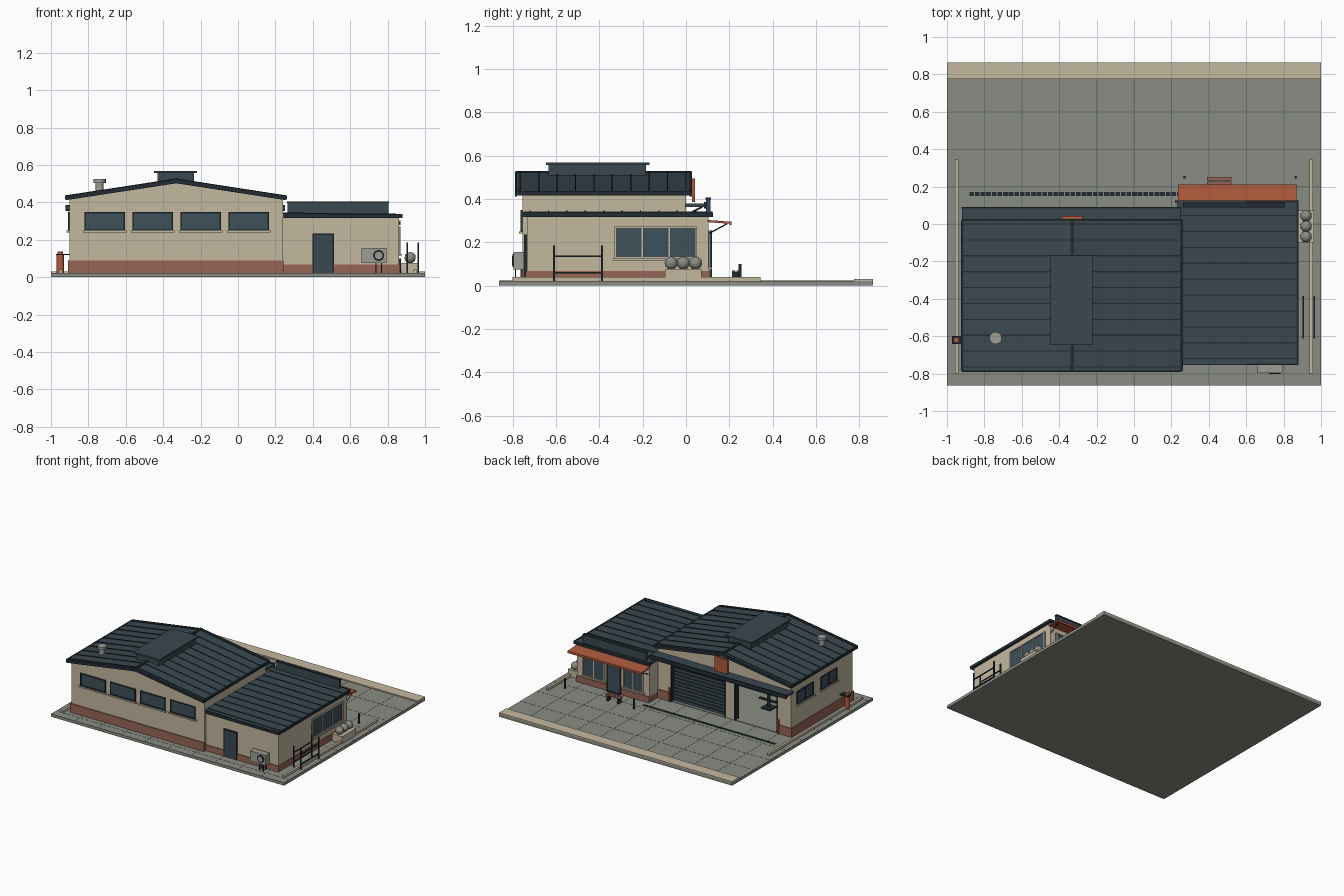
import bpy, bmesh, math
from mathutils import Vector

if "Cube" in bpy.data.objects:
    bpy.data.objects.remove(bpy.data.objects["Cube"])

def material(name, r, g, b):
    m = bpy.data.materials.new(name)
    lin = lambda c: ((c / 255 + 0.055) / 1.055) ** 2.4
    m.diffuse_color = (lin(r), lin(g), lin(b), 1)
    m.use_nodes = True
    m.node_tree.nodes["Principled BSDF"].inputs["Base Color"].default_value = m.diffuse_color
    return m

WALL = material("cream wall", 196, 184, 160)
BRICK = material("brick red", 150, 102, 86)
ROOF = material("slate roof", 58, 72, 80)
TRIM = material("dark trim", 34, 44, 50)
GLASS = material("blue glass", 62, 80, 90)
PAVE = material("grey paving", 138, 141, 132)
JOINT = material("paving joint", 108, 112, 105)
ORANGE = material("rust orange", 176, 90, 60)
METAL = material("pale metal", 158, 158, 148)

def finish(name, bm, mat, smooth=False):
    bmesh.ops.recalc_face_normals(bm, faces=bm.faces)
    me = bpy.data.meshes.new(name)
    bm.to_mesh(me)
    bm.free()
    me.materials.append(mat)
    ob = bpy.data.objects.new(name, me)
    bpy.context.collection.objects.link(ob)
    if smooth:
        bpy.context.view_layer.objects.active = ob
        ob.select_set(True)
        bpy.ops.object.shade_smooth_by_angle(angle=math.radians(35))
        ob.select_set(False)
    return ob

def add_box(bm, x0, x1, y0, y1, z0, z1):
    vs = bmesh.ops.create_cube(bm, size=1)['verts']
    for v in vs:
        v.co = Vector((x1 if v.co.x > 0 else x0, y1 if v.co.y > 0 else y0, z1 if v.co.z > 0 else z0))

def boxes(name, mat, *dims):
    bm = bmesh.new()
    for d in dims:
        add_box(bm, *d)
    return finish(name, bm, mat)

def prism(name, pts, y0, y1, mat):
    """Extrude an x/z outline along y."""
    bm = bmesh.new()
    f = bm.faces.new([bm.verts.new((x, y0, z)) for x, z in pts])
    ext = bmesh.ops.extrude_face_region(bm, geom=[f])['geom']
    bmesh.ops.translate(bm, verts=[g for g in ext if isinstance(g, bmesh.types.BMVert)], vec=(0, y1 - y0, 0))
    return finish(name, bm, mat)

def rods(name, mat, r, *segs, sides=16, smooth=True):
    """Cylinders between pairs of points."""
    bm = bmesh.new()
    for a, b in segs:
        a, b = Vector(a), Vector(b)
        d = b - a
        vs = bmesh.ops.create_cone(bm, cap_ends=True, segments=sides, radius1=r, radius2=r, depth=d.length)['verts']
        q = d.to_track_quat('Z', 'Y')
        for v in vs:
            v.co = q @ v.co + (a + b) / 2
    return finish(name, bm, mat, smooth)

def window(name, axis, plane, sign, a0, a1, z0, z1, panes=1, frame=TRIM, f=0.007, sill=True):
    """Glass plate with frame bars on a wall; axis is the wall's normal."""
    def d(u0, u1, w0, w1, depth):
        p = sorted((plane - sign * 0.002, plane + sign * depth))
        return (p[0], p[1], u0, u1, w0, w1) if axis == 'x' else (u0, u1, p[0], p[1], w0, w1)
    boxes(name + "_glass", GLASS, d(a0, a1, z0, z1, 0.004))
    bars = [d(a0, a1, z0, z0 + f, 0.009), d(a0, a1, z1 - f, z1, 0.009)]
    for i in range(panes + 1):
        c = a0 + f / 2 + (a1 - a0 - f) * i / panes
        bars.append(d(c - f / 2, c + f / 2, z0, z1, 0.009))
    boxes(name + "_frame", frame, *bars)
    if sill:
        boxes(name + "_sill", WALL, d(a0 - 0.01, a1 + 0.01, z0 - 0.01, z0, 0.016))

G = 0.022  # ground level

# Site: paved slab, joints, front pavement strip, side curbs, drain
boxes("paved_slab", PAVE, (-1, 1, -0.8625, 0.8625, 0, G))
boxes("paving_joints", JOINT,
      *[(x / 5 - 0.002, x / 5 + 0.002, -0.86, 0.775, G - 0.002, G + 0.0008) for x in range(-4, 5)],
      *[(-0.998, 0.998, y / 5 - 0.002, y / 5 + 0.002, G - 0.002, G + 0.0008) for y in range(-4, 4)])
boxes("pavement_strip", WALL, (-1, 1, 0.775, 0.8625, 0.01, 0.031))
for s, x in (("left", -0.948), ("right", 0.947)):
    boxes(s + "_curb", WALL, (x - 0.009, x + 0.009, -0.8, 0.345, G, 0.04))
boxes("drain_grate", TRIM, *[(-0.88 + i * 0.03, -0.855 + i * 0.03, 0.15, 0.17, G - 0.002, G + 0.003) for i in range(38)])

# Garage hall: hollow shell with two bays
XL, XR, XM, YB = -0.90, 0.24, -0.33, -0.755
EAVE, RIDGE = 0.425, 0.51
gable = [(XL, 0.31), (XR, 0.31), (XR, EAVE), (XM, RIDGE), (XL, EAVE)]
prism("garage_back_wall", [(XL, G), (XR, G)] + gable[2:], YB, YB + 0.03, WALL)
prism("garage_front_gable", gable, -0.03, 0.0, WALL)
boxes("garage_side_walls", WALL, (XL, XL + 0.03, YB, 0, G, EAVE), (XR - 0.03, XR, YB, 0, G, EAVE))
boxes("garage_front_piers", WALL, (XL, -0.79, -0.04, 0, G, 0.32), (-0.415, -0.345, -0.04, 0, G, 0.32), (0.13, XR, -0.04, 0, G, 0.32))
boxes("garage_floor", PAVE, (XL, XR, YB, 0, G, G + 0.004))
boxes("garage_brick_base", BRICK, (XL - 0.008, XR + 0.004, YB - 0.008, YB + 0.01, G, 0.09),
      (XL - 0.008, XL + 0.01, YB, 0.006, G, 0.09), (XL, -0.79, -0.01, 0.006, G, 0.09), (0.13, XR, -0.01, 0.006, G, 0.09))
boxes("bay_frames", TRIM, *[d for a, b in ((-0.79, -0.415), (-0.345, 0.13)) for d in (
      (a, a + 0.01, -0.045, 0.004, G, 0.31), (b - 0.01, b, -0.045, 0.004, G, 0.31), (a, b, -0.045, 0.004, 0.30, 0.312))])
boxes("roller_door", ROOF, (-0.345, 0.13, -0.035, -0.022, G, 0.31))
boxes("roller_door_slats", TRIM, *[(-0.335, 0.12, -0.024, -0.018, 0.045 + i * 0.026, 0.05 + i * 0.026) for i in range(10)])
boxes("pier_guards", ORANGE, (-0.802, -0.79, 0, 0.014, G, 0.13), (0.13, 0.142, 0, 0.014, G, 0.13))

# Vehicle lift inside the open bay
boxes("lift_base", TRIM, (-0.54, -0.46, -0.34, -0.26, G, 0.035))
rods("lift_post", TRIM, 0.012, ((-0.5, -0.3, 0.03), (-0.5, -0.3, 0.15)))
boxes("lift_arms", TRIM, (-0.58, -0.42, -0.31, -0.29, 0.08, 0.09))

# Garage windows
for i in range(4):
    window(f"back_window_{i+1}", 'y', YB, -1, -0.82 + i * 0.2567, -0.605 + i * 0.2567, 0.25, 0.348)
for i, y in enumerate((-0.27, -0.56)):
    window(f"left_window_{i+1}", 'x', XL, -1, y, y + 0.2, 0.25, 0.348, 2)

# Gable roof with standing seams, barge boards, gutters and ridge cap
RX0, RX1, RY0, RY1 = -0.92, 0.255, -0.785, 0.022
def slab(d, t):
    return [(RX0, 0.418 + d), (RX0, 0.418 + d + t), (XM, 0.508 + d + t), (RX1, 0.418 + d + t), (RX1, 0.418 + d), (XM, 0.508 + d)]
prism("garage_roof", slab(0, 0.016), RY0, RY1, ROOF)
for i in range(10):
    y = RY0 + 0.02 + i * 0.085
    prism(f"garage_roof_seam_{i+1}", slab(0.014, 0.006), y - 0.003, y + 0.003, TRIM)
for n, y in (("back", RY0), ("front", RY1)):
    prism(n + "_barge_board", slab(-0.006, 0.024), y - 0.005, y + 0.005, TRIM)
boxes("garage_gutters", TRIM, (RX0 - 0.006, RX0 + 0.008, RY0, RY1, 0.416, 0.436), (RX1 - 0.008, RX1 + 0.006, RY0, RY1, 0.416, 0.436))
boxes("ridge_cap", TRIM, (XM - 0.009, XM + 0.009, RY0, RY1, 0.515, 0.53))

# Roof ventilator and flue
boxes("ridge_vent_body", ROOF, (-0.43, -0.235, -0.635, -0.185, 0.48, 0.557))
boxes("ridge_vent_lid", ROOF, (-0.448, -0.22, -0.647, -0.168, 0.557, 0.568))
rods("flue_pipe", METAL, 0.022, ((-0.74, -0.61, 0.44), (-0.74, -0.61, 0.505)))
rods("flue_cap", METAL, 0.033, ((-0.74, -0.61, 0.505), (-0.74, -0.61, 0.525)))

# Canopy over the bays with braces and sign plate
boxes("bay_canopy", ROOF, (RX0, 0.25, -0.005, 0.088, 0.362, 0.38))
boxes("bay_canopy_edge", TRIM, (RX0 - 0.002, 0.252, 0.082, 0.092, 0.355, 0.385))
rods("canopy_braces", TRIM, 0.004, *[((x, 0, 0.325), (x, 0.075, 0.364)) for x in (-0.86, -0.38, 0.18)], sides=8)
boxes("sign_plate", ORANGE, (-0.385, -0.275, 0.028, 0.042, 0.385, 0.495))

# Office annex
AX, AB, AF = 0.86, -0.735, 0.105
boxes("office_walls", WALL, (XR, AX, AB, AF, G, 0.32))
boxes("office_brick_base", BRICK, (XR, AX + 0.006, AB - 0.006, AF + 0.006, G, 0.068))
prism("office_roof", [(XR - 0.01, 0.318), (0.875, 0.318), (0.875, 0.335), (XR - 0.01, 0.342)], -0.75, 0.122, ROOF)
boxes("office_roof_trim", TRIM, (0.87, 0.879, -0.753, 0.125, 0.316, 0.338), (XR + 0.002, 0.879, -0.754, -0.746, 0.316, 0.338),
      (XR - 0.02, 0.879, 0.116, 0.125, 0.316, 0.338))
for i in range(10):
    y = -0.72 + i * 0.085
    prism(f"office_roof_seam_{i+1}", [(XR, 0.339), (0.873, 0.332), (0.873, 0.339), (XR, 0.346)], y - 0.003, y + 0.003, TRIM)
boxes("sign_board", ROOF, (0.265, 0.805, 0.092, 0.112, 0.335, 0.402))
boxes("sign_board_cap", TRIM, (0.262, 0.808, 0.089, 0.115, 0.398, 0.406))
window("office_side_window", 'x', AX, 1, -0.33, 0.05, 0.125, 0.272, 3, WALL)
window("shop_window_left", 'y', AF, 1, 0.62, 0.81, 0.085, 0.255, 2, WALL)
window("shop_window_right", 'y', AF, 1, 0.29, 0.46, 0.085, 0.255, 2, WALL)
window("shop_door", 'y', AF + 0.006, 1, 0.48, 0.60, G, 0.255, 1, TRIM, sill=False)
boxes("back_door", ROOF, (0.405, 0.505, AB - 0.009, AB, G, 0.228))
boxes("back_door_frame", TRIM, (0.398, 0.406, AB - 0.012, AB, G, 0.235), (0.504, 0.512, AB - 0.012, AB, G, 0.235),
      (0.398, 0.512, AB - 0.012, AB, 0.227, 0.235))
boxes("back_door_handle", METAL, (0.485, 0.497, AB - 0.018, AB, 0.12, 0.128))

# Shop awning
bm = bmesh.new()
add_box(bm, 0.235, 0.87, 0.10, 0.208, 0.287, 0.297)
for v in bm.verts:
    v.co.z += 0.006 if v.co.y < 0.15 else -0.002
finish("shop_awning", bm, ORANGE)
boxes("shop_awning_edge", ORANGE, (0.235, 0.87, 0.2, 0.21, 0.28, 0.296))
rods("awning_struts", TRIM, 0.003, *[((x, 0.105, 0.24), (x, 0.19, 0.286)) for x in (0.25, 0.855)], sides=8)

# Bench and bollards
boxes("bench_seat", BRICK, (0.39, 0.52, 0.212, 0.228, 0.062, 0.07), (0.39, 0.52, 0.232, 0.25, 0.062, 0.07))
boxes("bench_legs", TRIM, *[(x, x + 0.012, 0.212, 0.25, G, 0.062) for x in (0.405, 0.493)])
rods("bollards", TRIM, 0.007, *[((x, 0.25, G), (x, 0.25, 0.1)) for x in (0.27, 0.865)])

# Planter with round shrubs
boxes("planter", WALL, (0.875, 0.962, -0.098, 0.072, G, 0.077))
bm = bmesh.new()
for y in (-0.068, -0.012, 0.044):
    vs = bmesh.ops.create_icosphere(bm, subdivisions=2, radius=0.031)['verts']
    bmesh.ops.translate(bm, verts=vs, vec=(0.92, y, 0.104))
finish("shrubs", bm, PAVE, True)

# Parking rack: two rail frames
for n, x in (("inner", 0.905), ("outer", 0.965)):
    boxes(n + "_rack", TRIM, *[(x - 0.004, x + 0.004, y - 0.004, y + 0.004, G, 0.186) for y in (-0.609, -0.388)],
          *[(x - 0.004, x + 0.004, -0.609, -0.388, z - 0.003, z + 0.003) for z in (0.06, 0.135)])

# Air conditioner behind the office
boxes("air_conditioner", METAL, (0.66, 0.795, -0.797, -0.748, 0.075, 0.155))
rods("air_conditioner_fan", TRIM, 0.03, ((0.752, -0.796, 0.116), (0.752, -0.801, 0.116)), sides=24)
rods("air_conditioner_hub", METAL, 0.02, ((0.752, -0.798, 0.116), (0.752, -0.803, 0.116)), sides=24)
boxes("air_conditioner_legs", TRIM, *[(x, x + 0.006, y, y + 0.006, G, 0.076) for x in (0.735, 0.765) for y in (-0.79, -0.76)])

# Gas cylinder by the left wall
rods("gas_cylinder", ORANGE, 0.02, ((-0.95, -0.62, G), (-0.95, -0.62, 0.122)), sides=20)
rods("gas_cylinder_collar", ORANGE, 0.015, ((-0.95, -0.62, 0.122), (-0.95, -0.62, 0.138)), sides=20)
boxes("gas_cylinder_bracket", TRIM, (-0.972, -0.9, -0.642, -0.598, 0.118, 0.124))
